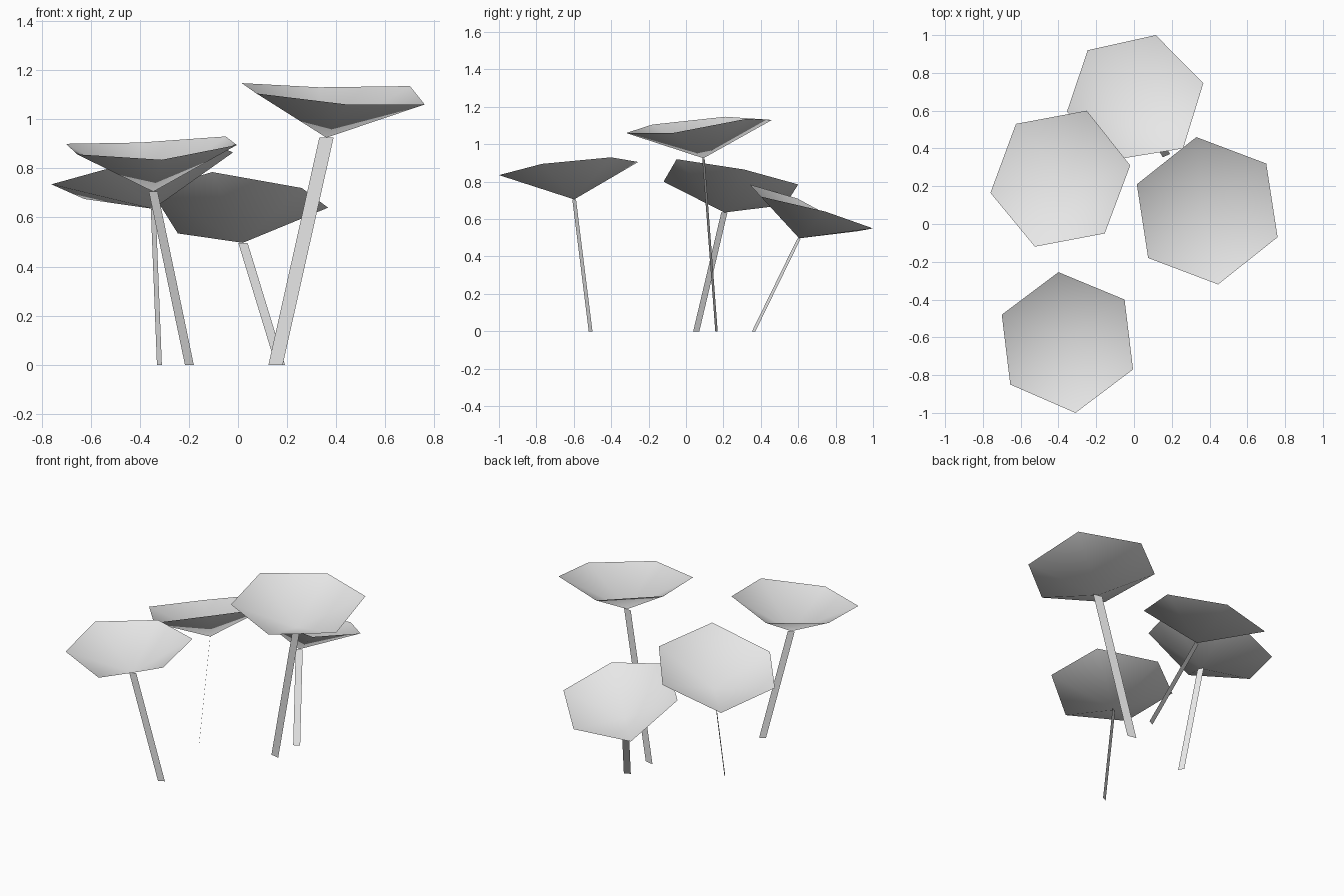
import bpy
import bmesh
from mathutils import Vector

cube = bpy.data.objects.get("Cube")
if cube:
    bpy.data.objects.remove(cube, do_unlink=True)

grey = bpy.data.materials.new("light_grey")
grey.use_nodes = True
colour = (0.8, 0.8, 0.8, 1)
grey.diffuse_color = colour
grey.node_tree.nodes["Principled BSDF"].inputs["Base Color"].default_value = colour


def add_object(name, bm, smooth):
    mesh = bpy.data.meshes.new(name)
    bm.to_mesh(mesh)
    bm.free()
    mesh.materials.append(grey)
    for poly in mesh.polygons:
        poly.use_smooth = smooth
    obj = bpy.data.objects.new(name, mesh)
    bpy.context.collection.objects.link(obj)


def add_leaf(name, rim, apex):
    # Shallow six-sided funnel, rim listed clockwise from above
    bm = bmesh.new()
    centre = bm.verts.new(apex)
    ring = [bm.verts.new(p) for p in rim]
    for i, v in enumerate(ring):
        bm.faces.new((centre, ring[(i + 1) % len(ring)], v))
    bm.normal_update()
    add_object(name, bm, True)


def add_stem(name, base, top, across):
    # Flat ribbon leaning from the ground to the leaf
    bm = bmesh.new()
    half = Vector((*across, 0)) / 2
    b, t = Vector(base), Vector(top)
    bm.faces.new([bm.verts.new(p) for p in (b - half, b + half, t + half, t - half)])
    add_object(name, bm, False)


# Name: rim corners, funnel bottom, stem foot, ribbon width direction
plants = {
    "front": ([(-.40, -.255, .905), (-.05, -.40, .93), (-.005, -.77, .895),
               (-.31, -1, .835), (-.655, -.85, .857), (-.70, -.48, .90)],
              (-.345, -.598, .705), (-.198, -.51, 0), (.036, .02)),
    "right": ([(-.625, .53, .675), (-.25, .60, .785), (-.02, .31, .865),
               (-.155, -.05, .92), (-.525, -.12, .80), (-.76, .165, .735)],
              (-.345, .205, .635), (-.32, .055, 0), (.02, -.033)),
    "left": ([(.33, .46, 1.13), (.70, .32, 1.135), (.76, -.07, 1.06),
              (.445, -.32, 1.06), (.075, -.18, 1.105), (.015, .21, 1.147)],
             (.36, .093, .925), (.153, .163, 0), (.058, -.013)),
    "back": ([(-.245, .92, .535), (.115, 1, .55), (.367, .745, .64),
              (.26, .40, .72), (-.105, .34, .785), (-.355, .595, .71)],
             (.02, .605, .497), (.172, .362, 0), (.038, .018)),
}
for place, (rim, apex, foot, across) in plants.items():
    add_leaf(place + "_leaf", rim, apex)
    add_stem(place + "_stem", foot, apex, across)
